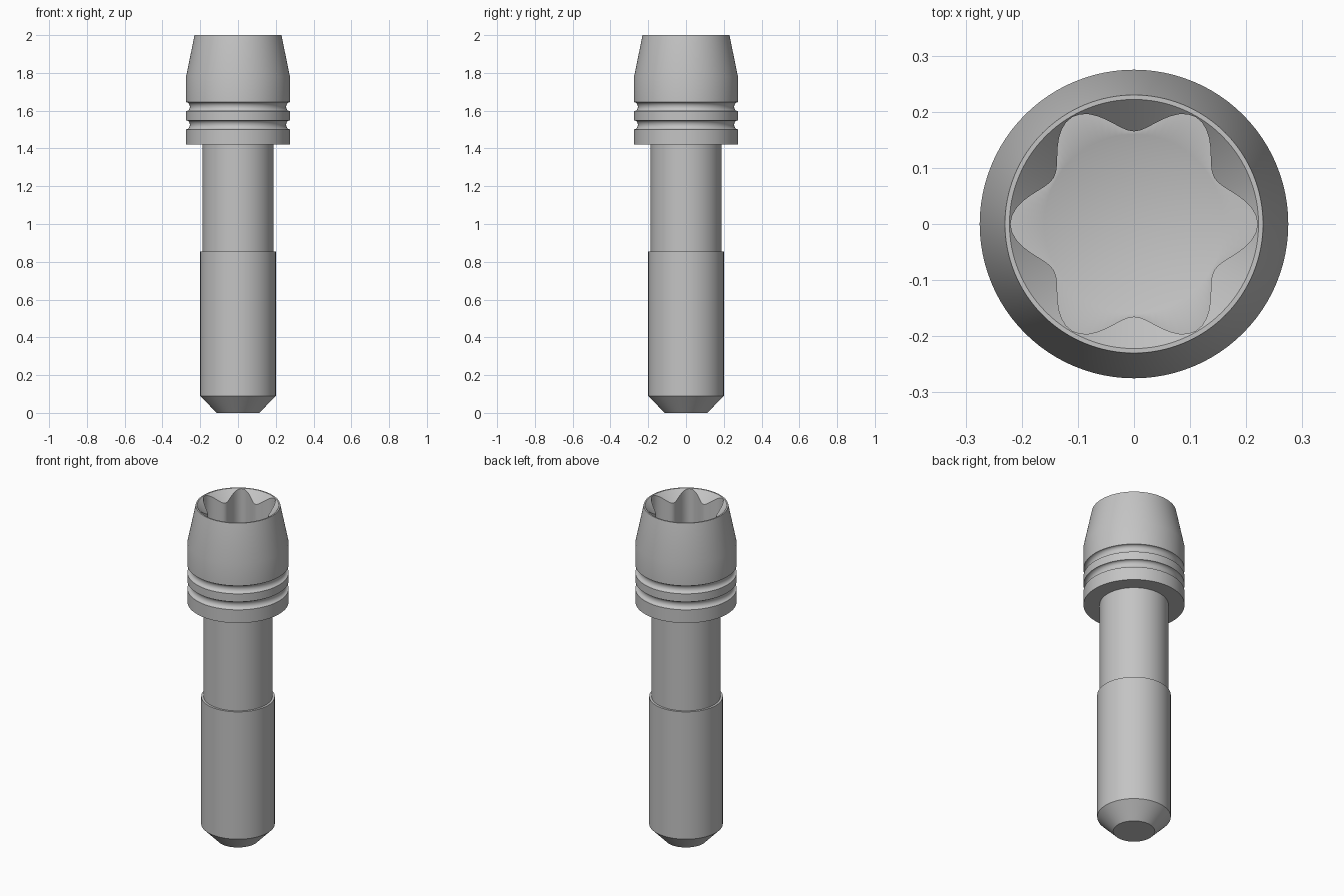
import bpy
import bmesh
from math import sin, cos, pi, radians

SEGMENTS = 96

cube = bpy.data.objects.get("Cube")
if cube:
    bpy.data.objects.remove(cube, do_unlink=True)

steel = bpy.data.materials.new("plain steel grey")
steel.use_nodes = True
GREY = (0.55, 0.55, 0.55, 1)
steel.diffuse_color = GREY
steel.node_tree.nodes["Principled BSDF"].inputs["Base Color"].default_value = GREY


def lathe(name, profile):
    """Turn a profile of (radius, height) functions or pairs about z."""
    bm = bmesh.new()
    rings = []
    for point in profile:
        if not callable(point) and point[0] == 0:
            rings.append([bm.verts.new((0, 0, point[1]))] * SEGMENTS)
            continue
        ring = []
        for i in range(SEGMENTS):
            a = 2 * pi * i / SEGMENTS
            r, z = point(a) if callable(point) else point
            ring.append(bm.verts.new((r * cos(a), r * sin(a), z)))
        rings.append(ring)
    for low, high in zip(rings, rings[1:]):
        for i in range(SEGMENTS):
            j = (i + 1) % SEGMENTS
            corners = [low[i], low[j], high[j], high[i]]
            bm.faces.new(list(dict.fromkeys(corners)))
    mesh = bpy.data.meshes.new(name)
    bm.to_mesh(mesh)
    bm.free()
    mesh.materials.append(steel)
    obj = bpy.data.objects.new(name, mesh)
    bpy.context.collection.objects.link(obj)
    bpy.ops.object.select_all(action="DESELECT")
    obj.select_set(True)
    bpy.context.view_layer.objects.active = obj
    bpy.ops.object.shade_smooth_by_angle(angle=radians(30))
    return obj


def groove(z, radius=0.275, half=0.024, depth=0.02, steps=10):
    """Round groove cut into the head, listed from bottom to top."""
    angles = [pi * k / steps for k in range(steps + 1)]
    return [(radius - depth * sin(a), z - half * cos(a)) for a in angles]


# Six-lobed socket outline
def lobe_radius(a):
    return 0.1925 + 0.0275 * cos(6 * a)


FLOOR = 1.68

# Shaft: chamfered tip, thicker lower section and slimmer neck
lathe("threaded_section", [(0, 0), (0.113, 0), (0.2, 0.09), (0.2, 0.854), (0.187, 0.854)])
lathe("neck", [(0.187, 0.854), (0.187, 1.422)])

# Head with two grooves and a tapered top
lathe("head", [(0.187, 1.422), (0.275, 1.422)] + groove(1.525) + groove(1.621)
      + [(0.275, 1.78), (0.23, 2), (0.222, 2)])

# Drive socket: countersink, lobed wall, flat floor and drill point
lathe("drive_socket", [
    (0.222, 2),
    lambda a: (lobe_radius(a), 2 - (0.222 - lobe_radius(a))),
    lambda a: (lobe_radius(a), FLOOR),
    (0.16, FLOOR),
    (0, FLOOR - 0.09),
])
